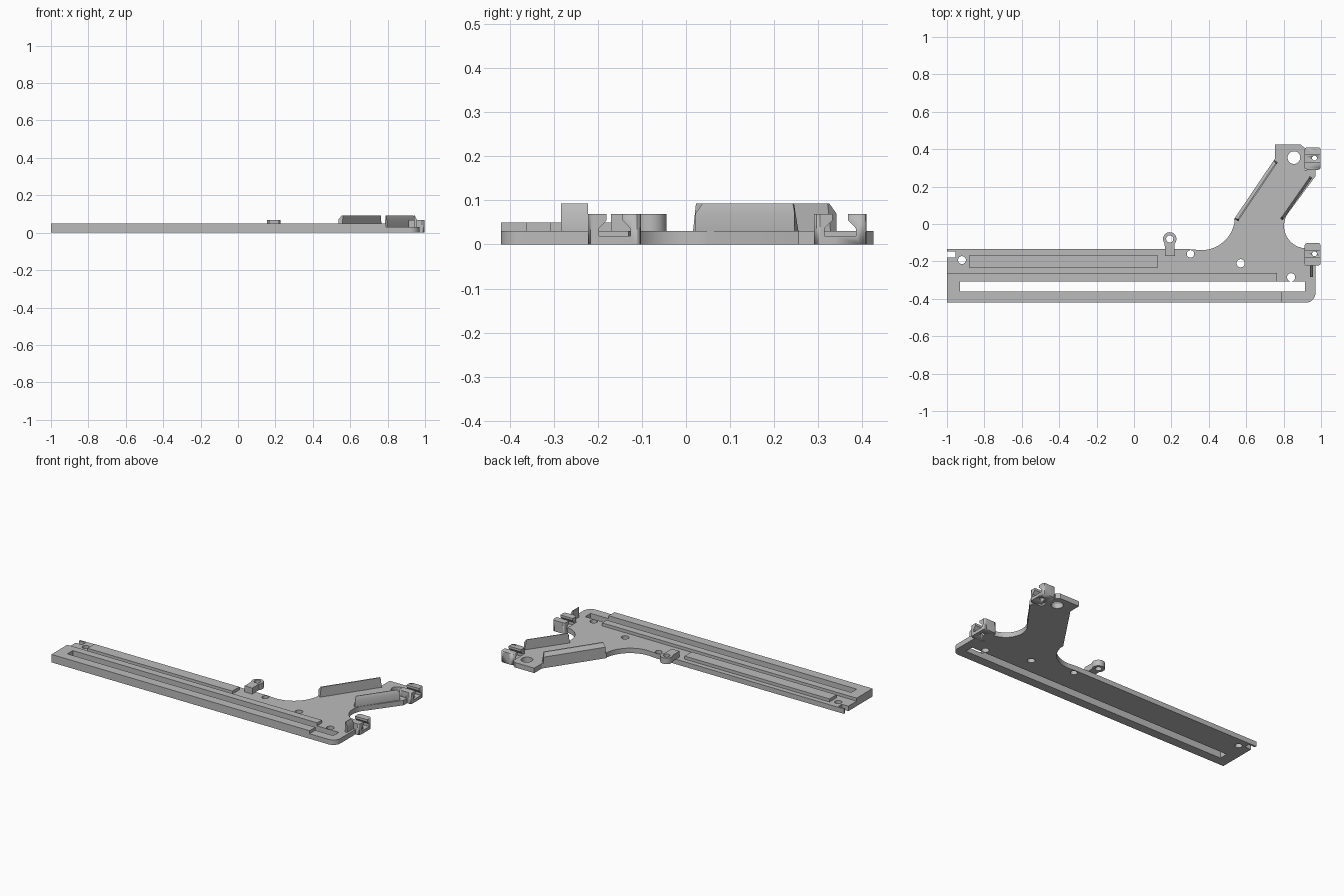
import bpy, bmesh, math
from mathutils import Vector

if "Cube" in bpy.data.objects:
    bpy.data.objects.remove(bpy.data.objects["Cube"])

grey = bpy.data.materials.new("plain grey")
grey.diffuse_color = (0.5, 0.5, 0.5, 1)
grey.use_nodes = True
grey.node_tree.nodes["Principled BSDF"].inputs["Base Color"].default_value = grey.diffuse_color


def circle(x, y, r, n=32):
    return [(x + r * math.cos(2 * math.pi * i / n), y + r * math.sin(2 * math.pi * i / n)) for i in range(n)]


def arc(x, y, r, a0, a1, n=10):
    return [(x + r * math.cos(math.radians(a0 + (a1 - a0) * i / n)),
             y + r * math.sin(math.radians(a0 + (a1 - a0) * i / n))) for i in range(n + 1)]


def rect(x0, x1, y0, y1):
    return [(x0, y0), (x1, y0), (x1, y1), (x0, y1)]


def rounded(x0, x1, y0, y1, r):
    return (arc(x1 - r, y1 - r, r, 0, 90, 5) + arc(x0 + r, y1 - r, r, 90, 180, 5)
            + arc(x0 + r, y0 + r, r, 180, 270, 5) + arc(x1 - r, y0 + r, r, 270, 360, 5))


def slab(name, z0, z1, *loops):
    """Extrude an outline, with further loops as holes."""
    cu = bpy.data.curves.new(name, 'CURVE')
    cu.dimensions, cu.fill_mode = '2D', 'BOTH'
    cu.extrude = (z1 - z0) / 2
    for pts in loops:
        sp = cu.splines.new('POLY')
        sp.points.add(len(pts) - 1)
        for p, (x, y) in zip(sp.points, pts):
            p.co = (x, y, 0, 1)
        sp.use_cyclic_u = True
    tmp = bpy.data.objects.new(name + "_curve", cu)
    bpy.context.scene.collection.objects.link(tmp)
    dg = bpy.context.evaluated_depsgraph_get()
    me = bpy.data.meshes.new_from_object(tmp.evaluated_get(dg))
    bpy.data.objects.remove(tmp)
    bm = bmesh.new()
    bm.from_mesh(me)
    bmesh.ops.remove_doubles(bm, verts=bm.verts, dist=1e-5)
    bmesh.ops.recalc_face_normals(bm, faces=bm.faces)
    for v in bm.verts:
        v.co.z += (z0 + z1) / 2
    return finish(name, bm, me)


def prism(name, profile, start, along):
    """Sweep a closed 3D profile in a straight line."""
    bm = bmesh.new()
    f = bm.faces.new([bm.verts.new(Vector(start) + Vector(p)) for p in profile])
    ext = bmesh.ops.extrude_face_region(bm, geom=[f])
    bmesh.ops.translate(bm, vec=along, verts=[v for v in ext['geom'] if isinstance(v, bmesh.types.BMVert)])
    bmesh.ops.recalc_face_normals(bm, faces=bm.faces)
    return finish(name, bm, bpy.data.meshes.new(name))


def finish(name, bm, me):
    bm.to_mesh(me)
    bm.free()
    me.materials.clear()
    me.materials.append(grey)
    ob = bpy.data.objects.new(name, me)
    bpy.context.scene.collection.objects.link(ob)
    return ob


BASE, RAIL, CLIP, FIN = 0.031, 0.05, 0.069, 0.093
CLIP_Y = (-0.162, 0.35)
slot = rect(-0.93, 0.915, -0.362, -0.308)

# base plate with angled arm, slot and screw holes
outline = [(-1, -0.42)] + arc(0.92, -0.37, 0.05, 270, 360)
outline += [(0.97, -0.222), (0.912, -0.222), (0.912, -0.13)]
outline += arc(0.922, -0.01, 0.12, 265, 150, 14)
outline += [(0.97, 0.255), (0.97, 0.29), (0.912, 0.29), (0.912, 0.408), (0.89, 0.425), (0.755, 0.425),
            (0.755, 0.35), (0.535, 0.025)]
outline += arc(0.36, 0.04, 0.18, -8, -90, 14)
outline += [(0.30, -0.135), (-1, -0.135), (-1, -0.147), (-0.955, -0.147), (-0.955, -0.18), (-1, -0.18)]
holes = [(-0.92, -0.193, 0.021), (0.302, -0.16, 0.02), (0.57, -0.21, 0.022),
         (0.84, -0.285, 0.022), (0.855, 0.355, 0.034)]
slab("base_plate", 0, BASE, outline, slot, *[circle(*h) for h in holes])

# raised rail wrapping the slot, open on the right
slab("slot_rail", BASE, RAIL, [(-1, -0.42), (0.79, -0.42), (0.79, -0.362), (-0.93, -0.362),
                               (-0.93, -0.308), (0.765, -0.308), (0.765, -0.262), (-1, -0.262)])
slab("raised_strip", BASE, RAIL, rect(-0.88, 0.125, -0.235, -0.165))

# eyelet hanging over the back edge
slab("eyelet", BASE, CLIP, [(0.165, -0.17), (0.218, -0.17)] + arc(0.191, -0.08, 0.036, -42, 222, 24),
     circle(0.191, -0.08, 0.019))

# side clips with a tapered channel and a screw hole
half = [(0.06, 0), (0.06, CLIP), (0.018, CLIP), (0.018, 0.055), (0.036, 0.036), (0.036, 0.019)]
section = [(0, y, z) for y, z in half] + [(0, -y, z) for y, z in reversed(half)]
for i, cy in enumerate(CLIP_Y):
    clip = prism(f"clip_{i + 1}", section, (0.912, cy, 0), (0.086, 0, 0))
    trim = slab(f"clip_trim_{i + 1}", -0.1, 0.2, rounded(0.912, 0.998, cy - 0.06, cy + 0.06, 0.014),
                circle(0.965, cy + 0.003, 0.013, 20))
    trim.hide_render = True
    trim.hide_viewport = True
    m = clip.modifiers.new("trim", 'BOOLEAN')
    m.operation, m.object, m.solver = 'INTERSECT', trim, 'EXACT'


def fin(name, a, b, width, z_side, slope_end):
    """Upright wall from a to b; its right-hand side slopes in above z_side."""
    a, b = Vector((*a, 0)), Vector((*b, 0))
    d = (b - a).normalized()
    n = Vector((d.y, -d.x, 0)) * width
    z = Vector((0, 0, 1))
    prof = [z * BASE, n + z * BASE, n + z * z_side, n * 0.3 + z * FIN, z * FIN]
    ob = prism(name, prof, a, b - a)
    # lean the ends inward at the top
    for v in ob.data.vertices:
        if v.co.z > FIN - 0.001:
            v.co += d * (slope_end if (v.co - a).dot(d) < (b - a).length / 2 else -slope_end)


# guide walls on the arm and by the lower clip
fin("left_guide_wall", (0.768, 0.328), (0.557, 0.016), 0.024, 0.07, 0.008)
fin("right_guide_wall", (0.783, 0.03), (0.94, 0.255), 0.015, 0.07, 0.012)
fin("small_guide_wall", (0.94, -0.284), (0.94, -0.222), 0.016, 0.07, 0.0)

for ob in bpy.context.scene.objects:
    if ob.type == 'MESH' and not ob.hide_render:
        bpy.context.view_layer.objects.active = ob
        ob.select_set(True)
bpy.ops.object.shade_smooth_by_angle(angle=math.radians(30))
